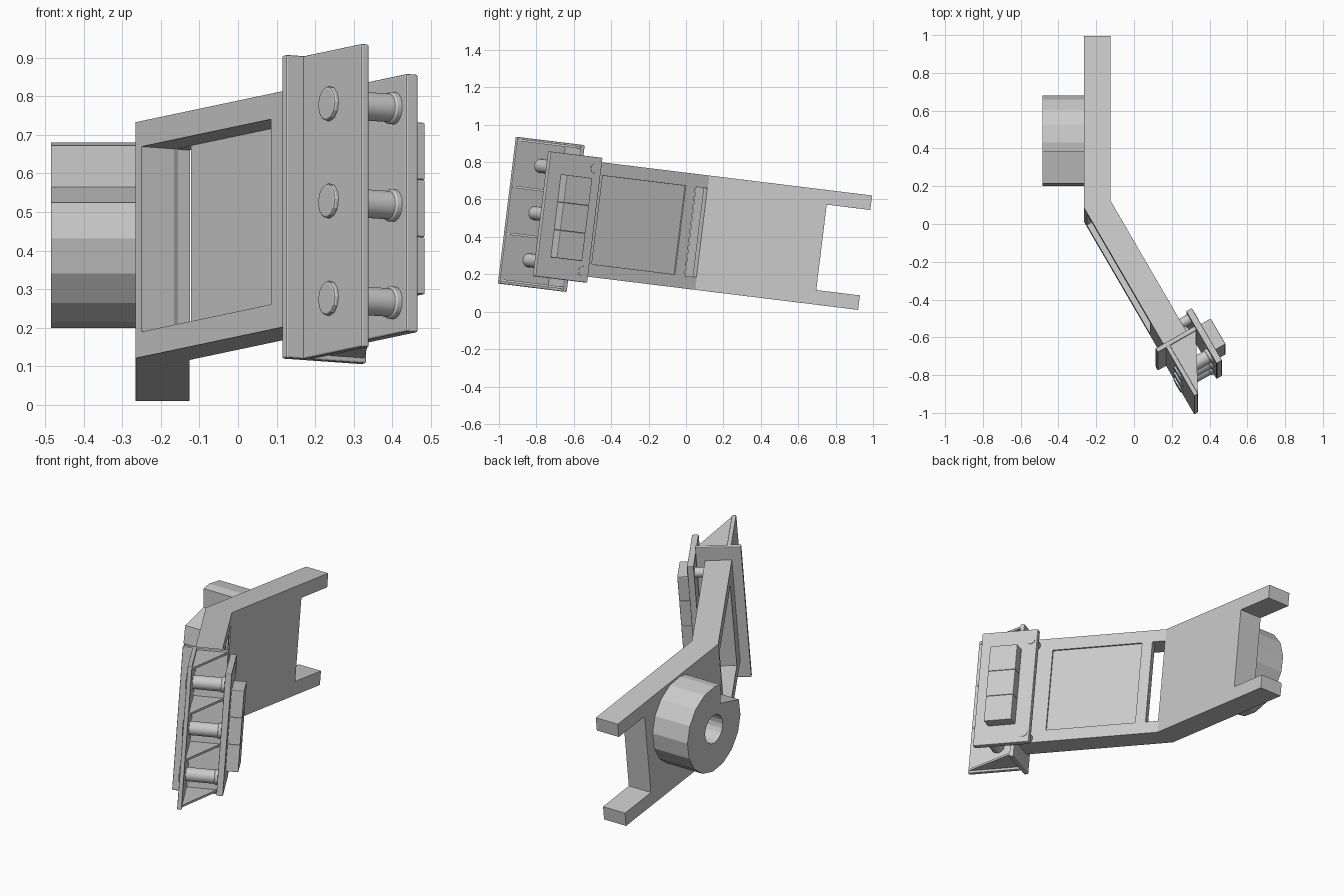
import bpy, bmesh
from math import sin, cos, radians, pi
from mathutils import Vector

if "Cube" in bpy.data.objects:
    bpy.data.objects.remove(bpy.data.objects["Cube"])

CA, SA = cos(radians(7)), sin(radians(7))
MID = 0.4245                      # mid height of the tilted assembly


def tilt(x, u, w):
    """Assembly frame -> world (leans 7 degrees about x)."""
    return Vector((x, u * CA + w * SA, -u * SA + w * CA))


def plan(s, t):
    """Along / across the angled half of the arm -> x, u."""
    return (-0.265 + 0.5 * s + 0.866 * t, -0.003 - 0.866 * s + 0.5 * t)


def angled(s, t, w):
    return tilt(*plan(s, t), w)


def across(s, w, t):
    return angled(s, t, w)


def along_x(y, z, x):
    return Vector((x, y, z))


def prism(name, prof, lo, hi, frame, bevel=0.0, smooth=False):
    """Extrude a 2D profile from lo to hi in the given frame."""
    bm = bmesh.new()
    a = [bm.verts.new(frame(p, q, lo)) for p, q in prof]
    b = [bm.verts.new(frame(p, q, hi)) for p, q in prof]
    n = len(prof)
    bm.faces.new(a)
    bm.faces.new(b[::-1])
    for i in range(n):
        bm.faces.new((a[i], b[i], b[(i + 1) % n], a[(i + 1) % n]))
    bmesh.ops.recalc_face_normals(bm, faces=bm.faces)
    me = bpy.data.meshes.new(name)
    bm.to_mesh(me)
    bm.free()
    ob = bpy.data.objects.new(name, me)
    bpy.context.collection.objects.link(ob)
    if bevel:
        add_bevel(ob, bevel)
    if smooth:
        activate(ob)
        bpy.ops.object.shade_smooth_by_angle(angle=radians(35))
    return ob


def activate(ob):
    bpy.ops.object.select_all(action='DESELECT')
    ob.select_set(True)
    bpy.context.view_layer.objects.active = ob


def add_bevel(ob, width):
    m = ob.modifiers.new("edge", 'BEVEL')
    m.width, m.segments, m.angle_limit = width, 2, radians(40)


def rect(a0, a1, b0, b1):
    return [(a0, b0), (a1, b0), (a1, b1), (a0, b1)]


def circle(a, b, r, n=24):
    return [(a + r * cos(2 * pi * i / n), b + r * sin(2 * pi * i / n)) for i in range(n)]


def cut(ob, cutter):
    cutter.hide_render = True
    m = ob.modifiers.new("cut", 'BOOLEAN')
    m.operation, m.solver, m.object = 'DIFFERENCE', 'EXACT', cutter
    activate(ob)
    bpy.ops.object.modifier_apply(modifier=m.name)
    bpy.data.objects.remove(cutter)


# bent arm with fork end, deep front pocket, slot and shallow rear panel
arm_prof = [(-0.265, 0.912), (-0.125, 0.912), (-0.125, 0.035),
            plan(0.848, 0.14), plan(0.848, 0), (-0.265, -0.003)]
arm = prism("bent_arm", arm_prof, 0.122, 0.738, tilt)
W0, W1 = 0.188, 0.671
cut(arm, prism("fork_cut", rect(-0.4, 0.0, 0.677, 1.1), 0.2, 0.66, tilt))
cut(arm, prism("pocket_cut", rect(0.03, 0.70, -0.1, 0.10), W0, W1, angled))
cut(arm, prism("slot_cut", rect(0.040, 0.113, 0.05, 0.3), W0 + 0.002, W1 - 0.002, angled))
cut(arm, prism("panel_cut", rect(0.173, 0.69, 0.13, 0.3), W0 + 0.003, W1 - 0.003, angled))
add_bevel(arm, 0.004)

# faceted hub drum with an upper notch and a bore
CY, CZ, R = 0.44, 0.44, 0.24
arc = [radians(159.5 + 22.5 * i) for i in range(14)]
drum_prof = [(CY + R * cos(t), CZ + R * sin(t)) for t in arc]
drum_prof += [(CY - 0.06, CZ + 0.232), (CY - 0.06, CZ + 0.125)]
drum = prism("hub_drum", drum_prof, -0.485, -0.262, along_x)
cut(drum, prism("bore_cut", circle(CY, CZ, 0.08, 20), -0.6, -0.264, along_x))

# end bracket: cross plate, side plate and triangular gussets
prism("bracket_cross_plate", rect(0.848, 0.873, -0.053, 0.187), 0.027, 0.818, angled, 0.005)
prism("bracket_side_plate", rect(0.865, 1.172, -0.002, 0.022), 0.027, 0.818, angled, 0.005)
for i in range(4):
    w = MID - 0.378 + 0.252 * i
    prism("bracket_gusset", [(0.865, 0.015), (1.165, 0.015), (1.165, 0.024), (0.865, 0.184)],
          w - 0.006, w + 0.006, angled)

# rear clamp plate
prism("clamp_plate", rect(0.752, 1.074, 0.19, 0.225), 0.089, 0.762, angled, 0.005)

# three tie rods with heads at both ends
for i in (-1, 0, 1):
    w = MID + 0.254 * i
    prism("tie_rod", circle(1.01, w, 0.037), 0.0, 0.2, across, 0, True)
    prism("tie_rod_collar", circle(1.01, w, 0.042), 0.172, 0.195, across, 0.005, True)
    prism("tie_rod_head", circle(1.01, w, 0.045, 12), -0.014, 0.01, across, 0.006)

# two spacer bolts holding the clamp plate to the arm
for i in (-1, 1):
    w = MID + 0.277 * i
    prism("spacer_bolt", circle(0.79, w, 0.027), 0.13, 0.228, across, 0, True)

# pad of three blocks on the clamp plate
for i in (-1, 0, 1):
    w = MID + 0.1493 * i
    prism("pad_block", rect(0.838, 0.996, 0.22, 0.291), w - 0.0746, w + 0.0746, angled, 0.004)
